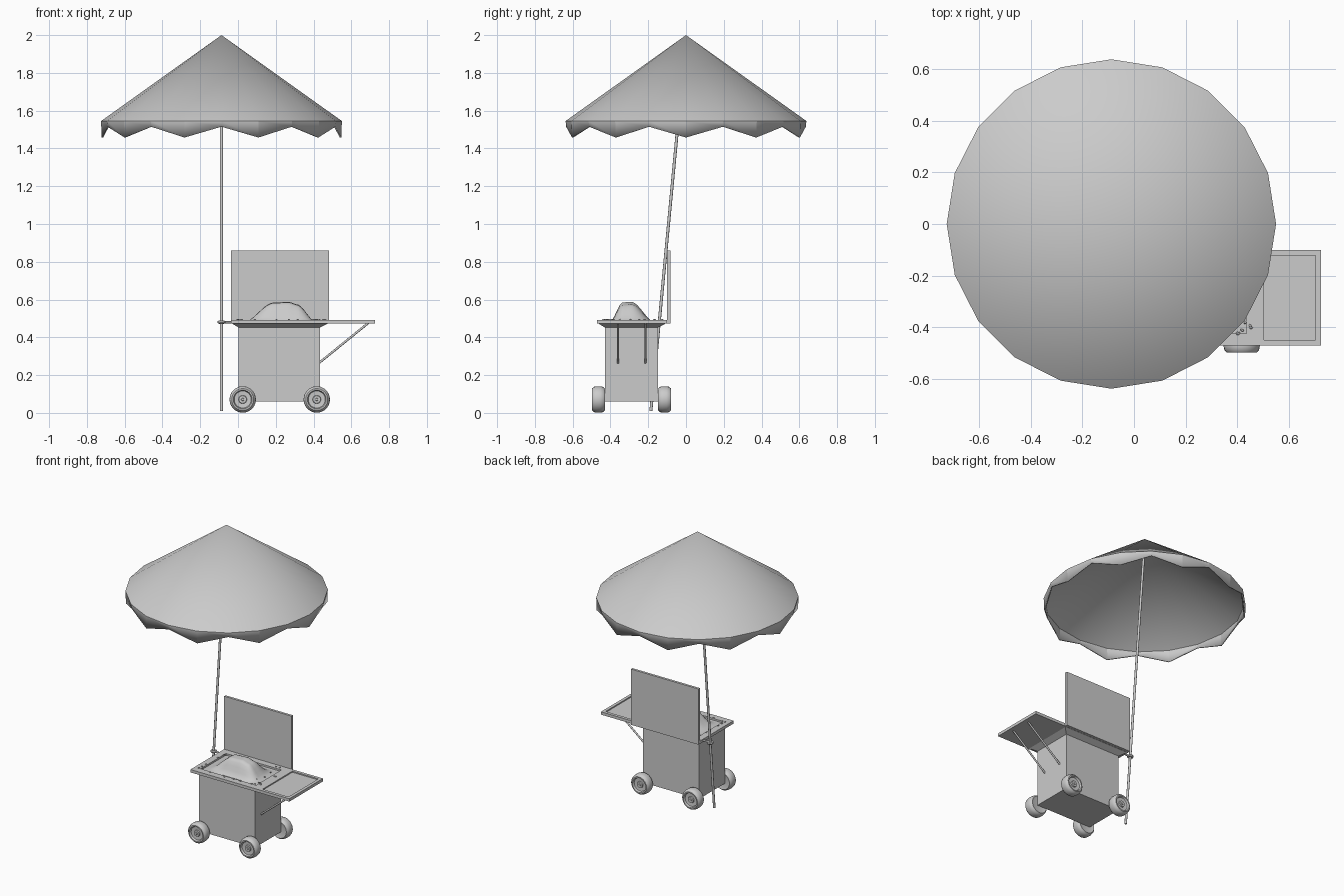
import bpy, bmesh, random
from math import sin, cos, pi, radians, exp
from mathutils import Vector, Matrix

if "Cube" in bpy.data.objects:
    bpy.data.objects.remove(bpy.data.objects["Cube"])

random.seed(4)

def finish(name, bm, smooth=None):
    bmesh.ops.recalc_face_normals(bm, faces=bm.faces[:])
    me = bpy.data.meshes.new(name)
    bm.to_mesh(me)
    bm.free()
    ob = bpy.data.objects.new(name, me)
    bpy.context.collection.objects.link(ob)
    if smooth:
        bpy.ops.object.select_all(action='DESELECT')
        ob.select_set(True)
        bpy.context.view_layer.objects.active = ob
        bpy.ops.object.shade_smooth_by_angle(angle=radians(smooth))
    return ob

def add_box(bm, lo, hi):
    lo, hi = Vector(lo), Vector(hi)
    m = Matrix.Translation((lo + hi) / 2) @ Matrix.Diagonal((hi - lo).to_4d())
    m[3][3] = 1
    return bmesh.ops.create_cube(bm, size=1, matrix=m)['verts']

def box(name, lo, hi):
    bm = bmesh.new()
    add_box(bm, lo, hi)
    return finish(name, bm)

def recessed_slab(name, lo, hi, rim, depth):
    bm = bmesh.new()
    add_box(bm, lo, hi)
    bm.normal_update()
    top = max(bm.faces, key=lambda f: f.calc_center_median().z)
    bmesh.ops.inset_region(bm, faces=[top], thickness=rim)
    r = bmesh.ops.extrude_discrete_faces(bm, faces=[top])
    for v in r['faces'][0].verts:
        v.co.z -= depth
    return finish(name, bm)

def rod(name, a, b, r, n=10):
    a, b = Vector(a), Vector(b)
    bm = bmesh.new()
    rot = (b - a).to_track_quat('Z', 'Y').to_matrix().to_4x4()
    bmesh.ops.create_cone(bm, cap_ends=True, segments=n, radius1=r, radius2=r,
                          depth=(b - a).length, matrix=Matrix.Translation((a + b) / 2) @ rot)
    return finish(name, bm, 40)

def lathe(name, profile, centre, axis, n, smooth=35):
    # profile holds (radius, offset along the axis)
    bm = bmesh.new()
    vs = [bm.verts.new((r, 0, h)) for r, h in profile]
    es = [bm.edges.new(p) for p in zip(vs, vs[1:])]
    bmesh.ops.spin(bm, geom=vs + es, cent=(0, 0, 0), axis=(0, 0, 1), angle=2 * pi, steps=n)
    bmesh.ops.remove_doubles(bm, verts=bm.verts[:], dist=1e-5)
    rot = Vector(axis).to_track_quat('Z', 'Y').to_matrix().to_4x4()
    bm.transform(Matrix.Translation(centre) @ rot)
    return finish(name, bm, smooth)

# Umbrella canopy: 20-sided cone with a zigzag valance
CX, R, N = -0.0875, 0.6375, 20
bm = bmesh.new()
apex = bm.verts.new((CX, 0, 2))
ring, hem = [], []
for i in range(N):
    c, s = cos(2 * pi * i / N), sin(2 * pi * i / N)
    ring.append(bm.verts.new((CX + R * c, R * s, 1.545)))
    hem.append(bm.verts.new((CX + 0.995 * R * c, 0.995 * R * s, 1.515 if i % 2 else 1.458)))
for i in range(N):
    j = (i + 1) % N
    bm.faces.new((apex, ring[i], ring[j]))
    bm.faces.new((ring[i], hem[i], hem[j], ring[j]))
canopy = finish("umbrella_canopy", bm, 15)
mod = canopy.modifiers.new("thickness", 'SOLIDIFY')
mod.thickness = 0.008
mod.offset = -1

# Leaning pole and its clamp
rod("umbrella_pole", (CX, -0.186, 0.01), (CX, 0, 1.98), 0.008, 12)
lathe("pole_clamp", [(0.009, -0.007), (0.019, -0.007), (0.022, 0), (0.019, 0.007),
                     (0.009, 0.007), (0.009, -0.007)], (CX, -0.141, 0.48), (0, 0.09, 1), 16)
rod("clamp_arm", (-0.07, -0.141, 0.48), (-0.03, -0.141, 0.48), 0.006)

# Cart body with a flared top collar
box("cart_body", (0.003, -0.43, 0.06), (0.433, -0.147, 0.46))
bm = bmesh.new()
for v in add_box(bm, (-0.033, -0.465, 0.452), (0.478, -0.106, 0.474)):
    if v.co.z < 0.46:
        v.co.x = 0.003 if v.co.x < 0.2 else 0.433
        v.co.y = -0.43 if v.co.y < -0.3 else -0.147
finish("flared_collar", bm)

# Counter, side shelf and back board
recessed_slab("counter_top", (-0.037, -0.47, 0.472), (0.482, -0.1, 0.492), 0.065, 0.012)
recessed_slab("side_shelf", (0.482, -0.47, 0.472), (0.724, -0.1, 0.492), 0.03, 0.008)
box("back_board", (-0.037, -0.1, 0.473), (0.482, -0.083, 0.86))

# Shelf struts
for k, y in enumerate((-0.36, -0.215)):
    rod(f"shelf_strut_{k}", (0.43, y, 0.265), (0.69, y, 0.476), 0.006)

# Heaped food in the counter recess
def bump(t, pts):
    for (a, p), (b, q) in zip(pts, pts[1:]):
        if t <= b:
            u = (t - a) / (b - a)
            u = u * u * (3 - 2 * u)
            return p + (q - p) * u
    return pts[-1][1]

XP = [(0.03, 0), (0.19, 0.97), (0.27, 1), (0.31, 0.88), (0.415, 0)]
YP = [(-0.404, 0), (-0.335, 0.97), (-0.29, 1), (-0.166, 0)]
bm = bmesh.new()
bmesh.ops.create_grid(bm, x_segments=24, y_segments=18, size=0.5)
for v in bm.verts:
    x = 0.2225 + v.co.x * 0.385
    y = -0.285 + v.co.y * 0.238
    v.co = (x, y, 0.482 + 0.106 * bump(x, XP) * bump(y, YP))
finish("food_heap", bm, 60)

# Crumbs scattered on the counter
bm = bmesh.new()
spots = [(random.uniform(0.385, 0.47), random.uniform(-0.45, -0.2)) for _ in range(11)]
spots += [(random.uniform(-0.03, 0.025), random.uniform(-0.45, -0.12)) for _ in range(7)]
spots += [(random.uniform(0.0, 0.45), random.choice((-0.44, -0.43, -0.125))) for _ in range(6)]
for x, y in spots:
    m = Matrix.Translation((x, y, 0.493)) @ Matrix.Rotation(random.uniform(0, pi), 4, 'Z')
    bmesh.ops.create_icosphere(bm, subdivisions=1, radius=1,
                               matrix=m @ Matrix.Diagonal((0.008, 0.005, 0.004, 1)))
finish("crumbs", bm, 60)

# Wheels: rounded tyre, dished rim and hub
WHEEL = [(0, -0.03), (0.045, -0.03), (0.058, -0.034), (0.067, -0.024), (0.07, -0.01),
         (0.07, 0.01), (0.067, 0.024), (0.058, 0.034), (0.05, 0.034), (0.045, 0.022),
         (0.022, 0.02), (0.02, 0.028), (0.008, 0.028), (0.006, 0.032), (0, 0.032)]
for side, y, d in (("front", -0.464, -1), ("back", -0.113, 1)):
    for end, x in (("left", 0.025), ("right", 0.417)):
        lathe(f"{side}_{end}_wheel", WHEEL, (x, y, 0.071), (0, d, 0), 24)
